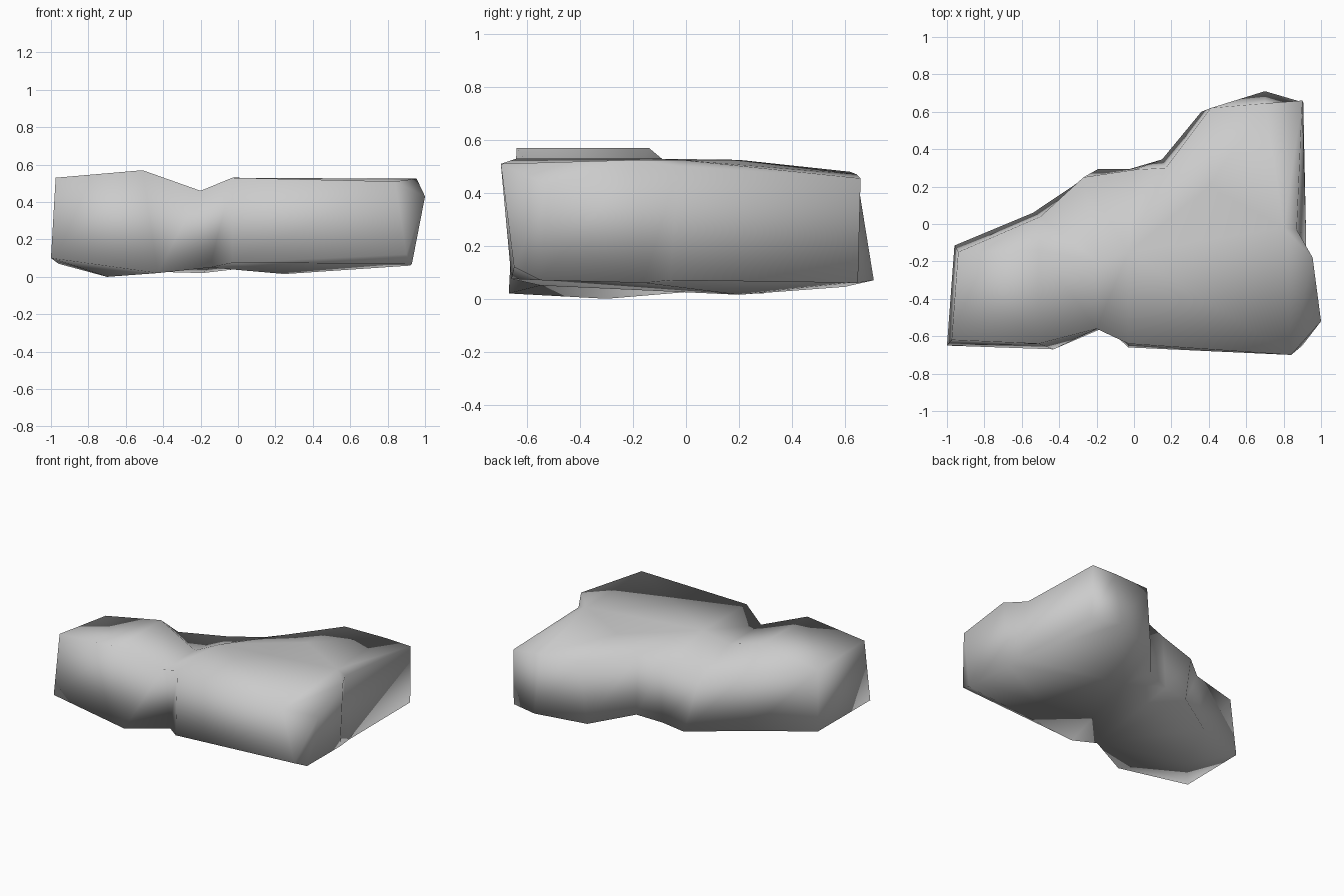
import bpy
import bmesh
from mathutils import Vector
from mathutils.geometry import delaunay_2d_cdt

cube = bpy.data.objects.get("Cube")
if cube:
    bpy.data.objects.remove(cube, do_unlink=True)

stone = bpy.data.materials.new("grey stone")
stone.use_nodes = True
colour = (0.6, 0.6, 0.6, 1)
stone.diffuse_color = colour
stone.node_tree.nodes["Principled BSDF"].inputs["Base Color"].default_value = colour

# Rim of the boulder, anticlockwise: top corner, then the base corner under it
rim = [
    ((-.975, -.62, .53), (-1, -.65, .10)),
    ((-.51, -.64, .57), (-.43, -.67, .02)),
    ((-.2, -.56, .46), (-.15, -.55, .05)),
    ((-.03, -.64, .53), (-.03, -.66, .075)),
    ((.84, -.70, .51), (.90, -.65, .12)),
    ((1, -.52, .43), (.93, -.55, .07)),
    ((.955, -.18, .525), (.92, -.16, .06)),
    ((.87, -.03, .50), (.92, -.06, .07)),
    ((.90, .66, .455), (.905, .65, .06)),
    ((.70, .645, .47), (.70, .71, .07)),
    ((.41, .62, .48), (.36, .60, .045)),
    ((.17, .30, .48), (.15, .345, .07)),
    ((0, .29, .42), (-.02, .295, .04)),
    ((-.27, .25, .37), (-.19, .295, .02)),
    ((-.50, .04, .42), (-.54, .06, .03)),
    ((-.94, -.15, .49), (-.96, -.115, .07)),
]
# High points and hollows inside the rim
crown = [(-.51, -.14, .57), (-.2, -.2, .46), (-.03, -.15, .53),
         (.4, .2, .525), (.8, -.02, .525)]
belly = [(-.7, -.3, 0), (.25, .2, .015)]


def add_cap(bm, ring, extra, flip):
    """Triangulate a closed ring of corners together with its inner points."""
    verts = ring + [bm.verts.new(p) for p in extra]
    flat = [Vector(v.co[:2]) for v in verts]
    result = delaunay_2d_cdt(flat, [], [list(range(len(ring)))], 1, 1e-5)
    faces, sources = result[2], result[3]
    for face in faces:
        corners = [verts[sources[i][0]] for i in face]
        bm.faces.new(corners[::-1] if flip else corners)


bm = bmesh.new()
top = [bm.verts.new(t) for t, b in rim]
base = [bm.verts.new(b) for t, b in rim]
add_cap(bm, top, crown, False)
add_cap(bm, base, belly, True)

# Side walls
for i in range(len(rim)):
    j = (i + 1) % len(rim)
    bm.faces.new((base[i], base[j], top[j], top[i]))
bmesh.ops.recalc_face_normals(bm, faces=bm.faces)
for face in bm.faces:
    face.smooth = True

mesh = bpy.data.meshes.new("boulder")
bm.to_mesh(mesh)
bm.free()
mesh.materials.append(stone)
boulder = bpy.data.objects.new("boulder", mesh)
bpy.context.collection.objects.link(boulder)
